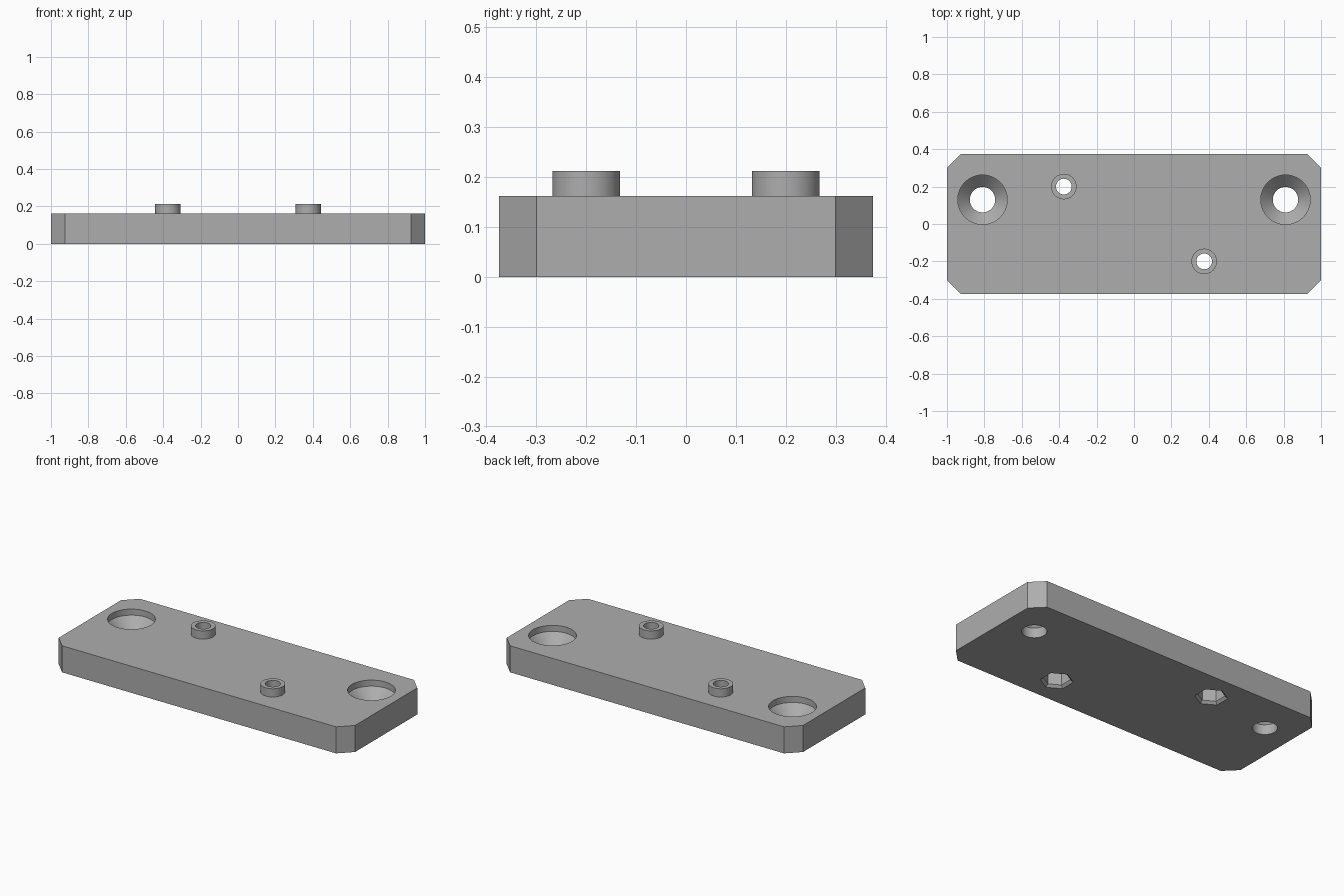
import bpy, bmesh, math

cube = bpy.data.objects.get("Cube")
if cube:
    bpy.data.objects.remove(cube, do_unlink=True)

HALF_X, HALF_Y, THICK, CORNER = 1.0, 0.375, 0.162, 0.075
BOSS_TOP = 0.212
BOSSES = [(-0.375, 0.2), (0.375, -0.2)]
SCREWS = [(-0.81, 0.13), (0.81, 0.13)]

grey = bpy.data.materials.new("plain grey")
grey.use_nodes = True
colour = (0.42, 0.42, 0.42, 1)
grey.diffuse_color = colour
grey.node_tree.nodes["Principled BSDF"].inputs["Base Color"].default_value = colour


def new_object(name, bm):
    bmesh.ops.recalc_face_normals(bm, faces=bm.faces)
    mesh = bpy.data.meshes.new(name)
    bm.to_mesh(mesh)
    bm.free()
    mesh.materials.append(grey)
    obj = bpy.data.objects.new(name, mesh)
    bpy.context.collection.objects.link(obj)
    return obj


def loft(name, rings):
    """Closed solid through rings of points with equal counts."""
    bm = bmesh.new()
    loops = [[bm.verts.new(p) for p in ring] for ring in rings]
    n = len(loops[0])
    for low, high in zip(loops, loops[1:]):
        for i in range(n):
            j = (i + 1) % n
            bm.faces.new((low[i], low[j], high[j], high[i]))
    bm.faces.new(loops[0][::-1])
    bm.faces.new(loops[-1])
    return new_object(name, bm)


def turned(name, centre, profile, sides=64, start=0.0):
    """Solid of revolution from (radius, height) pairs."""
    angles = [start + math.tau * i / sides for i in range(sides)]
    return loft(name, [[(centre[0] + r * math.cos(a), centre[1] + r * math.sin(a), z)
                        for a in angles] for r, z in profile])


def boolean(target, tool, operation):
    mod = target.modifiers.new(tool.name, 'BOOLEAN')
    mod.operation, mod.object, mod.solver = operation, tool, 'EXACT'
    bpy.context.view_layer.objects.active = target
    bpy.ops.object.modifier_apply(modifier=mod.name)
    bpy.data.objects.remove(tool, do_unlink=True)


# Plate with clipped corners
outline = []
for sx, sy in ((1, 1), (-1, 1), (-1, -1), (1, -1)):
    pair = [(sx * HALF_X, sy * (HALF_Y - CORNER)), (sx * (HALF_X - CORNER), sy * HALF_Y)]
    outline += pair if sx * sy > 0 else pair[::-1]
plate = loft("mounting_plate", [[(x, y, z) for x, y in outline] for z in (0, THICK)])

# Raised bosses with a through hole and a hexagonal nut pocket underneath
for c in BOSSES:
    boolean(plate, turned("boss", c, [(0.068, 0.1), (0.068, BOSS_TOP)]), 'UNION')
    boolean(plate, turned("nut_pocket", c, [(0.1, -0.01), (0.09, 0), (0.075, 0.015), (0.075, 0.11)],
                          6, math.pi / 6), 'DIFFERENCE')
    boolean(plate, turned("boss_hole", c, [(0.042, -0.05), (0.042, 0.3)]), 'DIFFERENCE')

# Countersunk screw holes with a short straight recess at the top
for c in SCREWS:
    boolean(plate, turned("screw_hole", c, [(0.068, -0.05), (0.068, 0.06), (0.132, 0.125),
                                            (0.132, 0.3)]), 'DIFFERENCE')

# Smooth round walls, sharp edges elsewhere
bpy.ops.object.select_all(action='DESELECT')
plate.select_set(True)
bpy.context.view_layer.objects.active = plate
bpy.ops.object.shade_smooth_by_angle(angle=math.radians(25))
